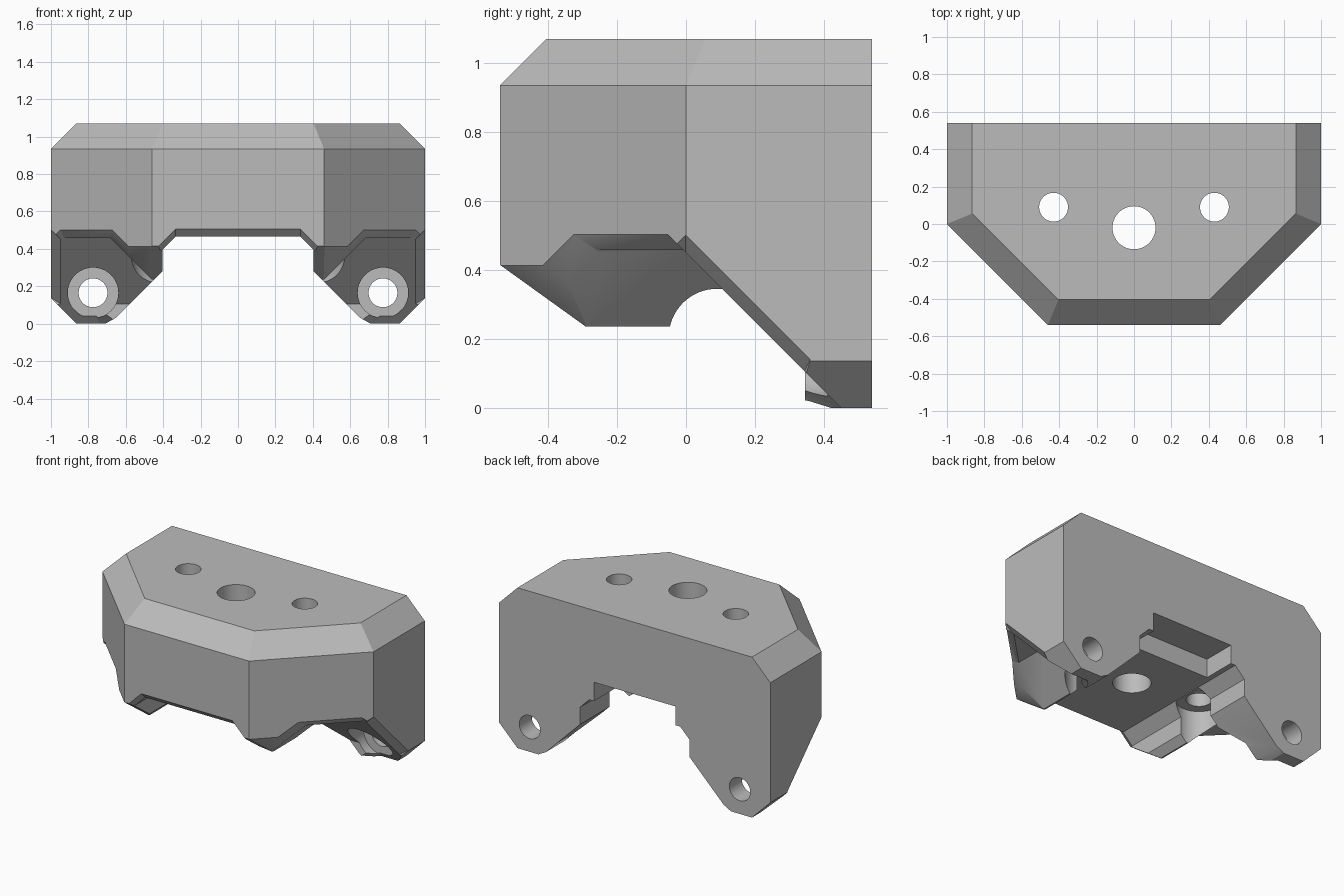
import bpy, bmesh, math
from mathutils import Vector, Matrix

if "Cube" in bpy.data.objects:
    bpy.data.objects.remove(bpy.data.objects["Cube"])

R = math.sqrt(0.5)
WALL = R            # distance of the diagonal front walls from the centre


def add_object(name, bm):
    bmesh.ops.recalc_face_normals(bm, faces=bm.faces)
    mesh = bpy.data.meshes.new(name)
    bm.to_mesh(mesh)
    bm.free()
    obj = bpy.data.objects.new(name, mesh)
    bpy.context.collection.objects.link(obj)
    return obj


def solid(name, planes, side=1):
    """Convex solid: a large cube trimmed by planes (nx, ny, nz, limit)."""
    bm = bmesh.new()
    bmesh.ops.create_cube(bm, size=3)
    for nx, ny, nz, limit in planes:
        n = Vector((nx * side, ny, nz))
        cut = bmesh.ops.bisect_plane(
            bm, geom=bm.verts[:] + bm.edges[:] + bm.faces[:], dist=1e-6,
            plane_co=n * (limit / n.length_squared), plane_no=n, clear_outer=True)
        rim = [e for e in cut["geom_cut"] if isinstance(e, bmesh.types.BMEdge)]
        if len(rim) > 2:
            bmesh.ops.contextual_create(bm, geom=rim)
    return add_object(name, bm)


def bore(name, radius, start, end):
    a, b = Vector(start), Vector(end)
    bm = bmesh.new()
    turn = (b - a).to_track_quat('Z', 'Y').to_matrix().to_4x4()
    bmesh.ops.create_cone(bm, cap_ends=True, segments=64, radius1=radius, radius2=radius,
                          depth=(b - a).length,
                          matrix=Matrix.Translation((a + b) / 2) @ turn)
    return add_object(name, bm)


def both(nx, ny, nz, limit):
    return [(nx, ny, nz, limit), (-nx, ny, nz, limit)]


# Main block with chamfered top edges on the front and sides
body = solid("bracket_body", [
    (0, 0, -1, 0), (0, 0, 1, 1.07), (0, 1, 0, 0.54), (0, -1, 0, 0.54),
    (0, -1, 1, 1.475)] + both(1, 0, 0, 1) + both(R, -R, 0, WALL)
    + both(1, 0, 1, 1.935) + both(R, -R, 1, WALL + 0.935))

# Central channel, its flared front mouth, the leg slopes and the rear recess
cutters = [
    solid("channel", [(0, 0, 1, 0.465)] + both(1, 0, 1, 0.8) + both(1, 0, 0, 0.405)),
    solid("channel_mouth", [(0, 1, 1, -0.035), (0, 1, 0, -0.4)]
          + both(1, 1, 1, 0.3) + both(1, 1, 0, -0.095)),
    solid("leg_gap", [(0, 0, 1, 0.28)] + both(1, 0, 1, 0.685)),
    solid("leg_gap_toe", [(0, 0, 1, 0.2)] + both(1, 0, 1.83, 0.71)),
    solid("rear_recess", [(0, 0, 1, 0.59), (0, -1, 0, -0.32)] + both(1, 0, 0, 0.3)),
    bore("centre_hole", 0.115, (0, -0.02, 0.2), (0, -0.02, 1.3)),
]

for s in (-1, 1):
    cutters += [
        # Pocket outside the rib, with a sloped rear wall
        solid("pocket", [(0, 0, 1, 0.457), (0, 1, 1, 0.45), (0, 1, 0, 0.345),
                         (-1, 0, 1, -0.225)], s),
        # Chamfers along the pocket's lower outside edges
        solid("side_chamfer", [(-1, 0, 1, -0.498), (-1, 1, 1, -0.5),
                               (-0.33, 1, 0, 0.03), (-1, 0, 0, -0.7)], s),
        solid("diagonal_chamfer", [(-R, R, 1, 0.502 - WALL), (0, 1, 1, 0.45),
                                   (-1 - R, R, 1, -0.172 - WALL),
                                   (-1, 0, 0, -0.42)], s),
        # Flat rib underside and tapered rib nose
        solid("rib_underside", [(0, 0, 1, 0.235), (0, 1, 1, 0.44), (0, 1, 0, 0.3)], s),
        solid("rib_nose", [(0, 0.72, 1, 0.026), (0, 1, 0, 0.05), (-1, 0, 0, -0.2)], s),
        solid("rib_cheek", [(-R, R, 1, 0.413 - WALL), (0, 1, 0, 0.05),
                            (-1, 0, 0, -0.3)], s),
        solid("foot_chamfer", [(-1, 0, 1, -0.865), (-1, 0, 0, -0.7)], s),
        # Screw holes with counterbores
        bore("top_hole", 0.077, (s * 0.43, 0.09, 0.2), (s * 0.43, 0.09, 1.3)),
        bore("top_counterbore", 0.14, (s * 0.43, 0.09, -0.2), (s * 0.43, 0.09, 0.461)),
        bore("foot_hole", 0.077, (s * 0.775, 0.2, 0.165), (s * 0.775, 0.8, 0.165)),
        bore("foot_counterbore", 0.135, (s * 0.775, -0.3, 0.165), (s * 0.775, 0.41, 0.165)),
    ]

# Cut everything out of the block
bpy.ops.object.select_all(action='DESELECT')
bpy.context.view_layer.objects.active = body
body.select_set(True)
for cutter in cutters:
    mod = body.modifiers.new(cutter.name, 'BOOLEAN')
    mod.operation = 'DIFFERENCE'
    mod.solver = 'EXACT'
    mod.object = cutter
    bpy.ops.object.modifier_apply(modifier=mod.name)
    bpy.data.objects.remove(cutter)

# Single grey plastic
grey = bpy.data.materials.new("grey_plastic")
grey.use_nodes = True
colour = (0.5, 0.5, 0.5, 1)
grey.diffuse_color = colour
grey.node_tree.nodes["Principled BSDF"].inputs["Base Color"].default_value = colour
body.data.materials.clear()
body.data.materials.append(grey)
for poly in body.data.polygons:
    poly.material_index = 0
bpy.ops.object.shade_smooth_by_angle(angle=math.radians(25))
